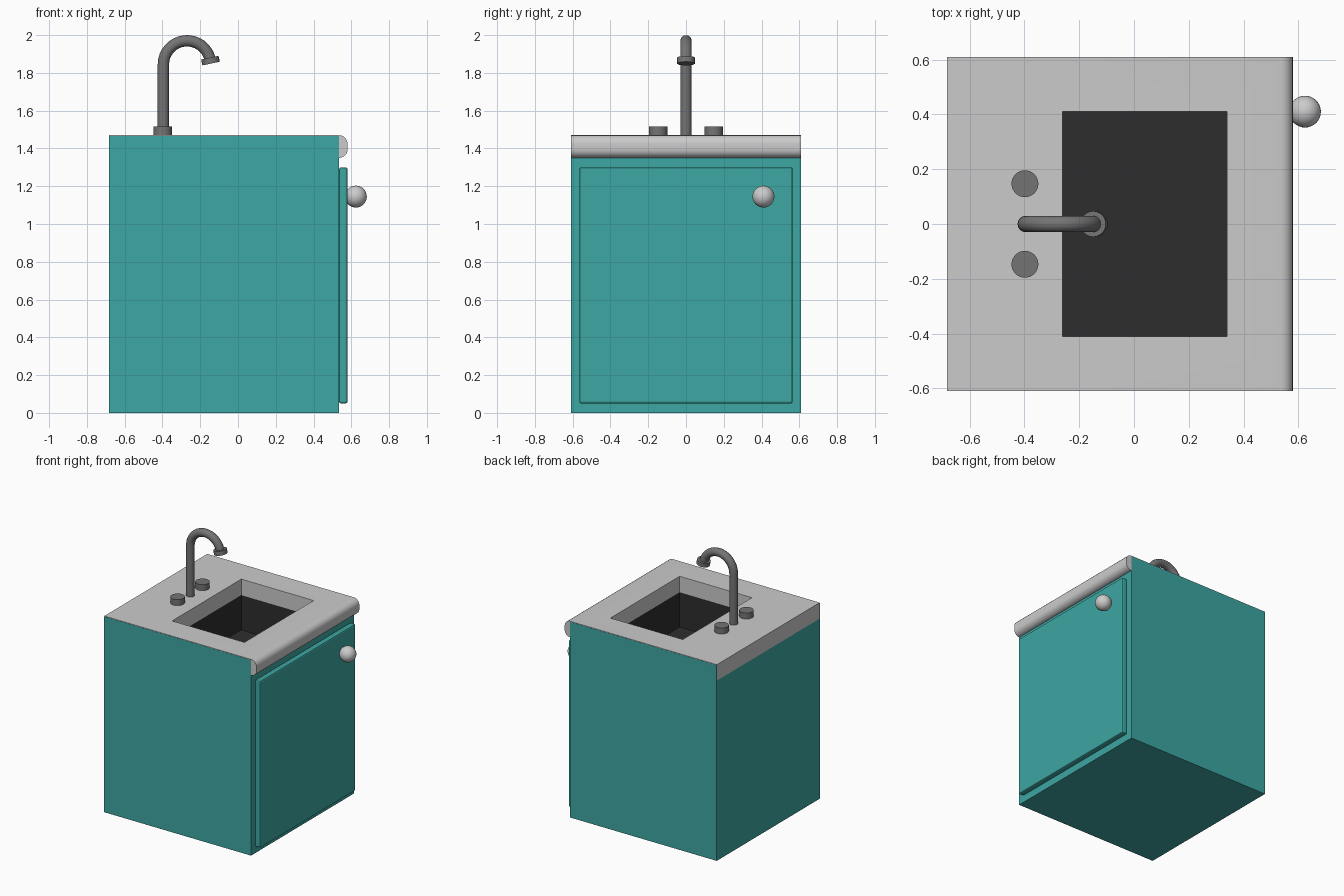
import bpy, bmesh, math
from mathutils import Vector

if "Cube" in bpy.data.objects:
    bpy.data.objects.remove(bpy.data.objects["Cube"])


def material(name, rgb):
    m = bpy.data.materials.new(name)
    m.diffuse_color = (*rgb, 1)
    m.use_nodes = True
    m.node_tree.nodes["Principled BSDF"].inputs["Base Color"].default_value = m.diffuse_color
    return m


TEAL = material("teal paint", (0.046, 0.385, 0.365))
STONE = material("light grey", (0.60, 0.60, 0.60))
METAL = material("dark metal", (0.175, 0.175, 0.175))
BLACK = material("basin black", (0.027, 0.027, 0.027))


def add(name, bm, mat):
    me = bpy.data.meshes.new(name)
    bm.to_mesh(me)
    bm.free()
    ob = bpy.data.objects.new(name, me)
    bpy.context.collection.objects.link(ob)
    if mat:
        me.materials.append(mat)
    return ob


def smooth(ob):
    bpy.ops.object.select_all(action='DESELECT')
    ob.select_set(True)
    bpy.context.view_layer.objects.active = ob
    bpy.ops.object.shade_smooth_by_angle(angle=math.radians(40))


def box(name, lo, hi, mat, open_top=False):
    bm = bmesh.new()
    bmesh.ops.create_cube(bm, size=1)
    for v in bm.verts:
        v.co = [(a + b) / 2 + c * (b - a) for a, b, c in zip(lo, hi, v.co)]
    if open_top:
        bm.normal_update()
        bmesh.ops.delete(bm, geom=[f for f in bm.faces if f.normal.z > 0.9], context='FACES')
    return add(name, bm, mat)


def cylinder(name, centre, radius, height, mat, axis=(0, 0, 1), sides=32):
    bm = bmesh.new()
    bmesh.ops.create_cone(bm, cap_ends=True, segments=sides, radius1=radius,
                          radius2=radius, depth=height)
    ob = add(name, bm, mat)
    ob.location = centre
    ob.rotation_euler = Vector(axis).to_track_quat('Z', 'Y').to_euler()
    smooth(ob)
    return ob


BACK, FRONT, NOSE, W = -0.682, 0.535, 0.58, 0.61
Z0, Z1 = 1.35, 1.47

# Cabinet shell, with side strips that cover the counter ends
box("cabinet", (BACK, -W, 0), (FRONT, W, Z0), TEAL, open_top=True)
for s, side in ((-1, "left"), (1, "right")):
    ys = sorted((s * 0.608, s * W))
    box("side_strip_" + side, (BACK, ys[0], Z0), (FRONT, ys[1], 1.466), TEAL)

# Door with a slightly bevelled edge, and its knob
door = box("door", (FRONT, -0.565, 0.05), (NOSE, 0.565, 1.30), TEAL)
bev = door.modifiers.new("edge", 'BEVEL')
bev.width, bev.segments = 0.01, 2
bm = bmesh.new()
bmesh.ops.create_uvsphere(bm, u_segments=32, v_segments=16, radius=0.058)
knob = add("door_knob", bm, STONE)
knob.location = (0.624, 0.41, 1.145)
smooth(knob)

# Counter: rounded-nose profile extruded across, then cut for the basin
R = 0.045
profile = [(BACK, Z1), (BACK, Z0)]
for cz, a0 in ((Z0 + R, -90), (Z1 - R, 0)):
    for i in range(6):
        a = math.radians(a0 + i * 18)
        profile.append((NOSE - R + R * math.cos(a), cz + R * math.sin(a)))
bm = bmesh.new()
face = bm.faces.new([bm.verts.new((x, -0.609, z)) for x, z in profile])
ext = bmesh.ops.extrude_face_region(bm, geom=[face])
bmesh.ops.translate(bm, vec=(0, 1.218, 0),
                    verts=[g for g in ext["geom"] if isinstance(g, bmesh.types.BMVert)])
bmesh.ops.recalc_face_normals(bm, faces=bm.faces)
counter = add("counter", bm, STONE)
cutter = box("basin_cutter", (-0.26, -0.41, 1.2), (0.34, 0.41, 1.6), STONE)
cutter.hide_render = True
cut = counter.modifiers.new("opening", 'BOOLEAN')
cut.operation, cut.solver, cut.object = 'DIFFERENCE', 'EXACT', cutter
bpy.context.view_layer.objects.active = counter
bpy.ops.object.modifier_apply(modifier=cut.name)
bpy.data.objects.remove(cutter)
smooth(counter)

# Basin: open box facing inward, thickened outward
basin = box("basin", (-0.26, -0.41, 1.09), (0.34, 0.41, Z0), BLACK, open_top=True)
basin.data.flip_normals()
wall = basin.modifiers.new("wall", 'SOLIDIFY')
wall.thickness, wall.offset = 0.01, -1

# Taps
for s, side in ((-1, "left"), (1, "right")):
    cylinder("tap_" + side, (-0.398, s * 0.147, 1.4925), 0.049, 0.045, METAL)

# Spout: upright pipe with a bent end
cx, cz, r, end = -0.27, 1.845, 0.125, 12
path = [(cx - r, 1.46)]
for i in range(17):
    a = math.radians(180 + (end - 180) * i / 16)
    path.append((cx + r * math.cos(a), cz + r * math.sin(a)))
cu = bpy.data.curves.new("spout", 'CURVE')
cu.dimensions = '3D'
cu.bevel_depth, cu.bevel_resolution, cu.use_fill_caps = 0.03, 6, True
sp = cu.splines.new('POLY')
sp.points.add(len(path) - 1)
for p, (x, z) in zip(sp.points, path):
    p.co = (x, 0, z, 1)
cu.materials.append(METAL)
spout = bpy.data.objects.new("spout", cu)
bpy.context.collection.objects.link(spout)
bpy.ops.object.select_all(action='DESELECT')
spout.select_set(True)
bpy.context.view_layer.objects.active = spout
bpy.ops.object.convert(target='MESH')
smooth(bpy.context.view_layer.objects.active)

# Nozzle ring on the spout end
a = math.radians(end)
cylinder("nozzle", (cx + r * math.cos(a) + 0.002, 0, cz + r * math.sin(a) - 0.006),
         0.047, 0.032, METAL, axis=(math.sin(a), 0, -math.cos(a)))
